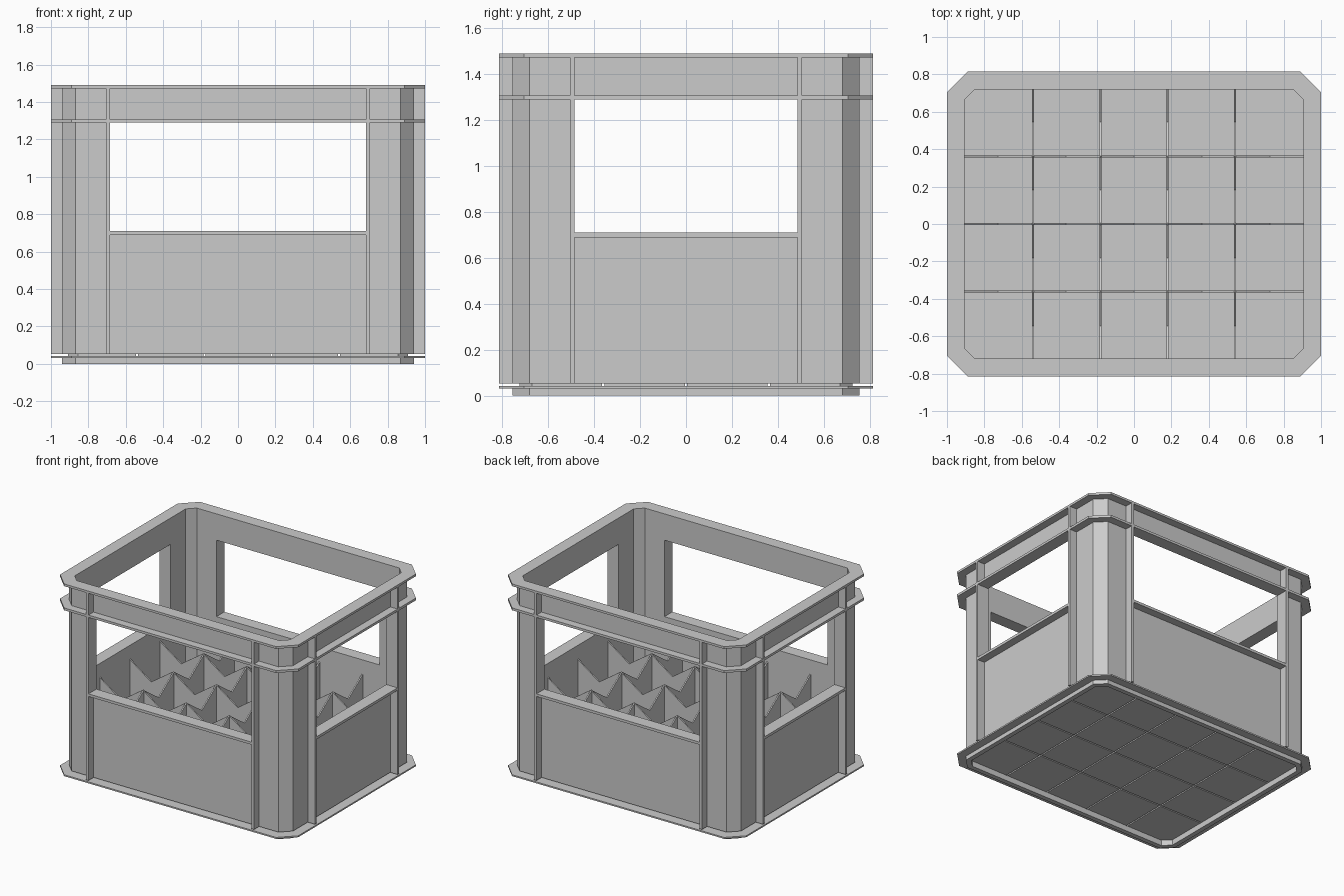
import bpy, bmesh
from mathutils import Vector

cube = bpy.data.objects.get("Cube")
if cube:
    bpy.data.objects.remove(cube, do_unlink=True)

grey = bpy.data.materials.new("crate grey")
grey.use_nodes = True
grey.diffuse_color = (0.6, 0.6, 0.6, 1)
grey.node_tree.nodes["Principled BSDF"].inputs["Base Color"].default_value = (0.6, 0.6, 0.6, 1)

OUTER = (1.0, 0.815, 0.11)     # half width, half depth, corner chamfer
WALL = (0.94, 0.755, 0.072)
INNER = (0.905, 0.72, 0.055)
PITCH, GAP = 0.36, 0.01
SILL, LIP, TOP = 0.71, 1.29, 1.49
FLOOR_LOW, FLOOR_TOP = 0.042, 0.053
WIN_X, WIN_Y, RIB = 0.685, 0.485, 0.02


def finish(bm, name):
    bmesh.ops.recalc_face_normals(bm, faces=bm.faces)
    mesh = bpy.data.meshes.new(name)
    bm.to_mesh(mesh)
    bm.free()
    mesh.materials.append(grey)
    obj = bpy.data.objects.new(name, mesh)
    bpy.context.collection.objects.link(obj)
    return obj


def octagon(size):
    w, d, c = size
    quarter = [(w, d - c), (w - c, d)]
    pts = quarter + [(-x, y) for x, y in quarter[::-1]]
    return pts + [(-x, -y) for x, y in pts]


def ring(name, outer, inner, z0, z1):
    """Octagonal frame with a hole through it."""
    bm = bmesh.new()
    loops = [[bm.verts.new((x, y, z)) for x, y in octagon(s)]
             for s, z in ((outer, z0), (outer, z1), (inner, z1), (inner, z0))]
    for a, b in zip(loops, loops[1:] + loops[:1]):
        for i in range(8):
            j = (i + 1) % 8
            bm.faces.new((a[i], a[j], b[j], b[i]))
    return finish(bm, name)


def box(name, lo, hi):
    bm = bmesh.new()
    bmesh.ops.create_cube(bm, size=1)
    for v in bm.verts:
        v.co = [(a + b) / 2 + (b - a) * c for a, b, c in zip(lo, hi, v.co)]
    return finish(bm, name)


def divider(name, axis, offset, count):
    """Upright panel whose top is high at each crossing and dips between."""
    half = count * PITCH / 2 + 0.008
    n = count * 2
    top = [(-half + 2 * half * i / n, 0.48 if i % 2 else 0.605) for i in range(n + 1)]
    profile = [(half, FLOOR_TOP - 0.001), (-half, FLOOR_TOP - 0.001)] + top
    bm = bmesh.new()
    side = offset - GAP / 2
    verts = [bm.verts.new((s, side, z) if axis == 0 else (side, s, z)) for s, z in profile]
    face = bm.faces.new(verts)
    moved = bmesh.ops.extrude_face_region(bm, geom=[face])["geom"]
    push = Vector((0, GAP, 0)) if axis == 0 else Vector((GAP, 0, 0))
    bmesh.ops.translate(bm, vec=push, verts=[g for g in moved if isinstance(g, bmesh.types.BMVert)])
    return finish(bm, name)


# Wall shell with a window through each pair of sides
walls = ring("walls", WALL, INNER, FLOOR_TOP, TOP - 0.005)
for cutter in (box("window_cutter", (-WIN_X, -2, SILL), (WIN_X, 2, LIP)),
               box("window_cutter", (-2, -WIN_Y, SILL), (2, WIN_Y, LIP))):
    cutter.hide_render = True
    mod = walls.modifiers.new("window", "BOOLEAN")
    mod.operation, mod.solver, mod.object = "DIFFERENCE", "EXACT", cutter
    bpy.context.view_layer.objects.active = walls
    bpy.ops.object.modifier_apply(modifier=mod.name)
    bpy.data.objects.remove(cutter, do_unlink=True)

# Flanges and foot
ring("top_rim", OUTER, INNER, TOP - 0.017, TOP)
ring("middle_flange", OUTER, (0.92, 0.735, 0.06), LIP, LIP + 0.018)
ring("bottom_flange", OUTER, INNER, 0.031, FLOOR_LOW)
ring("foot", WALL, INNER, 0, 0.033)

# Floor tiles separated by narrow slots
x_lines = [(i - 1.5) * PITCH for i in range(4)]
y_lines = [(i - 1) * PITCH for i in range(3)]
bm = bmesh.new()
bm.faces.new([bm.verts.new((x, y, FLOOR_LOW)) for x, y in octagon((0.91, 0.725, 0.055))])
for axis, lines in ((0, x_lines), (1, y_lines)):
    for line in lines:
        for edge in (line - GAP / 2, line + GAP / 2):
            point, normal = Vector((0, 0, 0)), Vector((0, 0, 0))
            point[axis], normal[axis] = edge, 1
            bmesh.ops.bisect_plane(bm, geom=bm.verts[:] + bm.edges[:] + bm.faces[:],
                                   plane_co=point, plane_no=normal)


def in_slot(face):
    c = face.calc_center_median()
    return any(abs(c.x - v) < GAP / 2 for v in x_lines) or any(abs(c.y - v) < GAP / 2 for v in y_lines)


bmesh.ops.delete(bm, geom=[f for f in bm.faces if in_slot(f)], context="FACES")
moved = bmesh.ops.extrude_face_region(bm, geom=bm.faces[:])["geom"]
bmesh.ops.translate(bm, vec=(0, 0, FLOOR_TOP - FLOOR_LOW),
                    verts=[g for g in moved if isinstance(g, bmesh.types.BMVert)])
finish(bm, "floor_tiles")

# Bottle dividers
for i, x in enumerate(x_lines):
    divider(f"lengthwise_divider_{i + 1}", 1, x, 4)
for i, y in enumerate(y_lines):
    divider(f"crosswise_divider_{i + 1}", 0, y, 5)

# Upright ribs beside the windows, and the window sills
rib_z = (FLOOR_TOP - 0.001, TOP - 0.012)
for s, ns, ew in ((-1, "front", "right"), (1, "back", "left")):
    y0, y1 = sorted((s * 0.75, s * 0.815))
    x0, x1 = sorted((s * 0.935, s * 1.0))
    for t, end in ((-1, "a"), (1, "b")):
        a, b = sorted((t * WIN_X, t * (WIN_X + RIB)))
        box(f"{ns}_rib_{end}", (a, y0, rib_z[0]), (b, y1, rib_z[1]))
        a, b = sorted((t * WIN_Y, t * (WIN_Y + RIB)))
        box(f"{ew}_rib_{end}", (x0, a, rib_z[0]), (x1, b, rib_z[1]))
    box(f"{ns}_sill", (-WIN_X, y0, SILL - 0.02), (WIN_X, y1, SILL))
    box(f"{ew}_sill", (x0, -WIN_Y, SILL - 0.02), (x1, WIN_Y, SILL))
